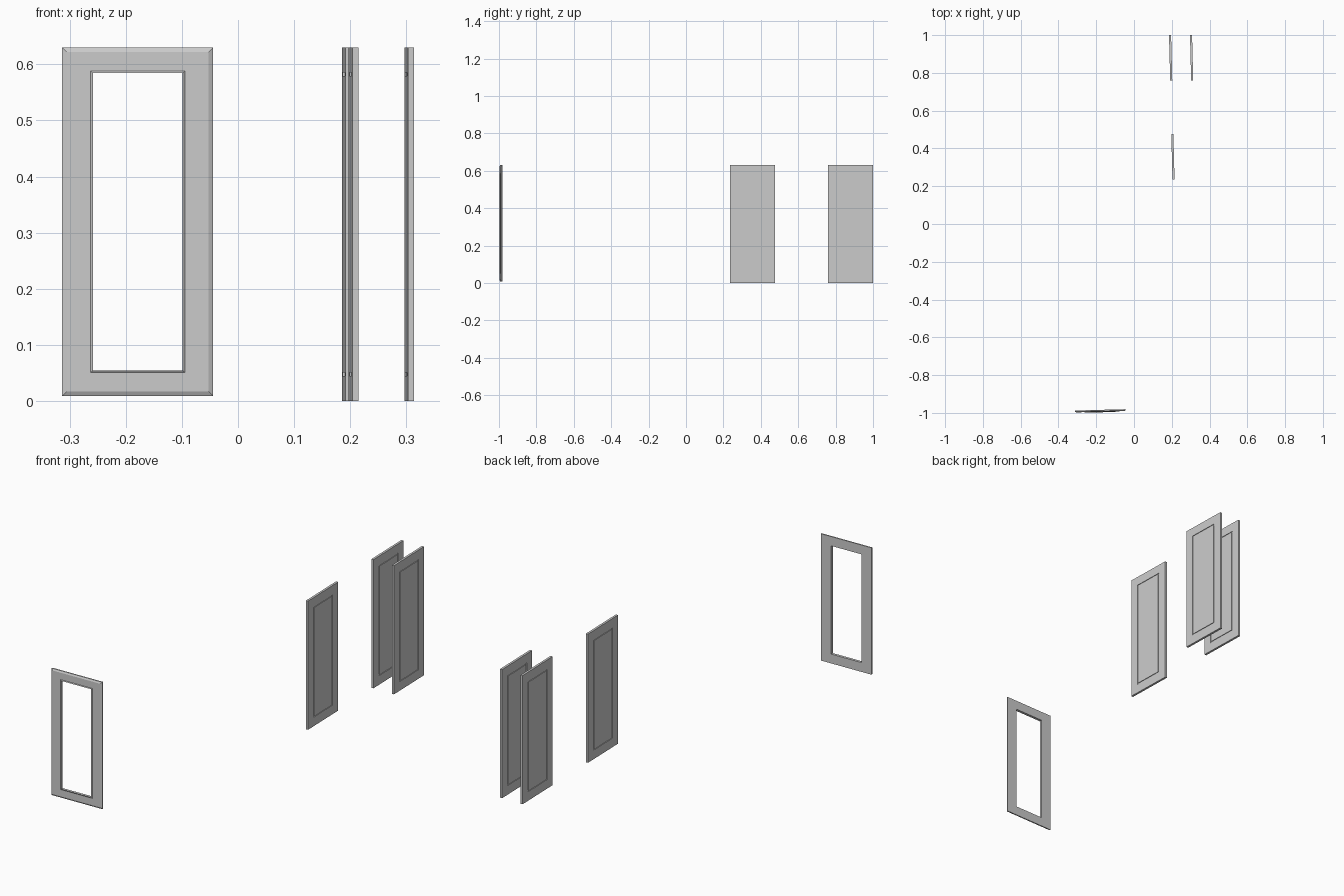
import bpy, bmesh, math

if "Cube" in bpy.data.objects:
    bpy.data.objects.remove(bpy.data.objects["Cube"])

TILT = math.radians(1.5)
H = 0.63


def finish(bm, name, loc, angle):
    bmesh.ops.recalc_face_normals(bm, faces=bm.faces)
    mesh = bpy.data.meshes.new(name)
    bm.to_mesh(mesh)
    bm.free()
    ob = bpy.data.objects.new(name, mesh)
    bpy.context.collection.objects.link(ob)
    ob.location = loc
    ob.rotation_euler.z = angle


def ring(bm, w, h, y):
    """Rectangular loop in the door plane, centred on the origin."""
    return [bm.verts.new((sx * w / 2, y, sz * h / 2))
            for sx, sz in ((-1, -1), (1, -1), (1, 1), (-1, 1))]


def loft(bm, rings, closed=False):
    pairs = list(zip(rings, rings[1:]))
    if closed:
        pairs.append((rings[-1], rings[0]))
    for a, b in pairs:
        for i in range(4):
            j = (i + 1) % 4
            bm.faces.new((a[i], a[j], b[j], b[i]))


def panel_door(name, loc):
    """Solid door with a narrow square groove on both faces."""
    w, t, d = 0.241, 0.0055, 0.003
    side = [(w, H, t), (0.155, 0.541, t), (0.155, 0.541, t - d),
            (0.143, 0.529, t - d), (0.143, 0.529, t)]
    profile = [(a, b, -y) for a, b, y in reversed(side)] + side
    bm = bmesh.new()
    rings = [ring(bm, *p) for p in profile]
    loft(bm, rings)
    bm.faces.new(rings[0])
    bm.faces.new(rings[-1])
    finish(bm, name, loc, -math.pi / 2 + TILT)


def window_frame(name, loc):
    """Open frame with a chamfered front edge and a small lip at the opening."""
    w, h, hw, hh = 0.269, 0.621, 0.160, 0.530
    profile = [(w, h, 0.005), (w, h, -0.001), (w - 0.016, h - 0.016, -0.005),
               (hw + 0.008, hh + 0.008, -0.005), (hw, hh, -0.008), (hw, hh, 0.005)]
    bm = bmesh.new()
    loft(bm, [ring(bm, *p) for p in profile], closed=True)
    finish(bm, name, loc, TILT)


window_frame("glazed_door_frame", (-0.179, -0.989, 0.3195))
for name, x, y in (("rear_inner_door", 0.194, 0.879),
                   ("rear_outer_door", 0.305, 0.879),
                   ("middle_door", 0.206, 0.356)):
    panel_door(name, (x, y, H / 2))
